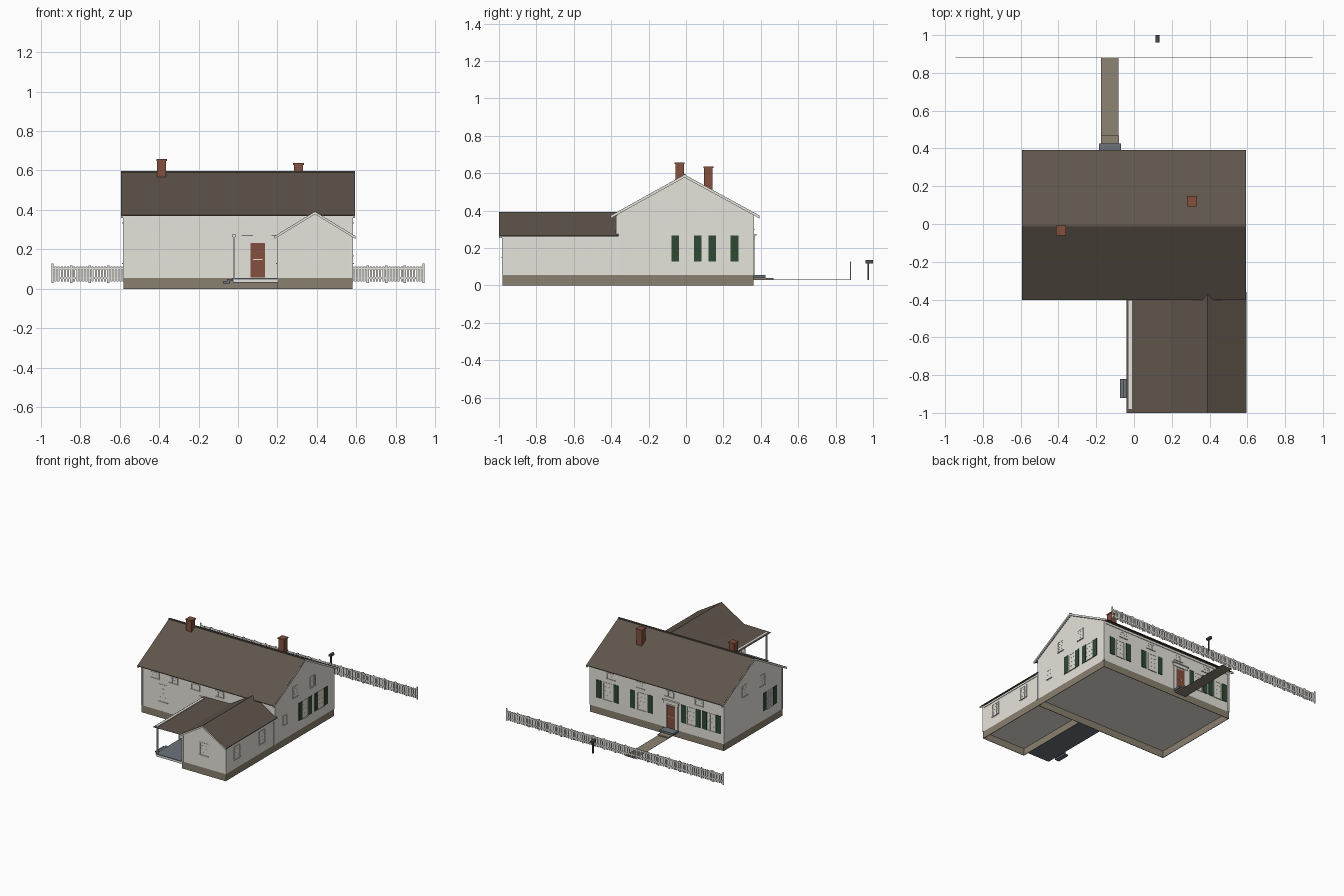
import bpy, bmesh, math

if "Cube" in bpy.data.objects:
    bpy.data.objects.remove(bpy.data.objects["Cube"])

# ---------- colours ----------
def mat(name, r, g, b):
    m = bpy.data.materials.new(name)
    lin = [((c / 255 + 0.055) / 1.055) ** 2.4 for c in (r, g, b)]
    m.diffuse_color = (*lin, 1)
    m.use_nodes = True
    m.node_tree.nodes["Principled BSDF"].inputs["Base Color"].default_value = m.diffuse_color
    return m

WALL = mat("wall_white", 229, 227, 219)
TRIM = mat("trim_white", 235, 233, 227)
ROOF = mat("roof_brown", 95, 85, 75)
STONE = mat("foundation_stone", 138, 128, 112)
BRICK = mat("chimney_brick", 130, 80, 62)
DOOR = mat("door_brown", 132, 80, 62)
GREEN = mat("shutter_green", 48, 72, 53)
SLATE = mat("porch_slate", 108, 116, 122)
PATH = mat("path_tan", 140, 131, 115)
METAL = mat("dark_metal", 72, 74, 77)

# ---------- helpers ----------
def finish(name, bm, material):
    bmesh.ops.recalc_face_normals(bm, faces=bm.faces)
    me = bpy.data.meshes.new(name)
    bm.to_mesh(me)
    bm.free()
    me.materials.append(material)
    ob = bpy.data.objects.new(name, me)
    bpy.context.collection.objects.link(ob)
    return ob

def boxes(name, material, items):
    """One object from many boxes given as x0, x1, y0, y1, z0, z1."""
    bm = bmesh.new()
    for x0, x1, y0, y1, z0, z1 in items:
        vs = bmesh.ops.create_cube(bm, size=1)["verts"]
        for v in vs:
            v.co.x = x1 if v.co.x > 0 else x0
            v.co.y = y1 if v.co.y > 0 else y0
            v.co.z = z1 if v.co.z > 0 else z0
    return finish(name, bm, material)

def prism(name, material, profile, axis, a, b):
    """Extrude a (u, z) profile along x or y from a to b."""
    bm = bmesh.new()
    vs = [bm.verts.new((a, u, z) if axis == "x" else (u, a, z)) for u, z in profile]
    f = bm.faces.new(vs)
    new = bmesh.ops.extrude_face_region(bm, geom=[f])["geom"]
    d = (b - a, 0, 0) if axis == "x" else (0, b - a, 0)
    bmesh.ops.translate(bm, vec=d, verts=[g for g in new if isinstance(g, bmesh.types.BMVert)])
    return finish(name, bm, material)

def slab(top, t):
    """Closed profile of a sheet with thickness t under a polyline."""
    return top + [(u, z - t) for u, z in reversed(top)]

# walls as (axis of the normal, plane position, outward sign)
FRONT, BACK = ("y", -0.37, -1), ("y", 0.36, 1)
LEFT, RIGHT = ("x", -0.58, -1), ("x", 0.58, 1)
WING_FRONT, WING_LEFT = ("y", -0.98, -1), ("x", 0.20, -1)

def on_wall(wall, u0, u1, z0, z1, d):
    axis, p, s = wall
    lo, hi = sorted((p - s * 0.002, p + s * d))
    return (lo, hi, u0, u1, z0, z1) if axis == "x" else (u0, u1, lo, hi, z0, z1)

frames, shutters, panes = [], [], []

def window(wall, u, z0, z1, w=0.074, shut=0, rows=4, cols=3):
    h, t = w / 2, 0.006
    panes.append(on_wall(wall, u - h, u + h, z0, z1, 0.001))
    for a, b in ((u - h, u - h + t), (u + h - t, u + h)):
        frames.append(on_wall(wall, a, b, z0, z1, 0.003))
    frames.append(on_wall(wall, u - h, u + h, z1 - t, z1, 0.003))
    frames.append(on_wall(wall, u - h - 0.002, u + h + 0.002, z0 - 0.004, z0 + 0.001, 0.007))
    for i in range(1, cols):
        c = u - h + w * i / cols
        frames.append(on_wall(wall, c - 0.001, c + 0.001, z0, z1, 0.002))
    for i in range(1, rows):
        c = z0 + (z1 - z0) * i / rows
        k = 0.002 if 2 * i == rows else 0.001
        frames.append(on_wall(wall, u - h, u + h, c - k, c + k, 0.002))
    for s in ((-1, 1) if shut else ()):
        c = u + s * shut
        shutters.append(on_wall(wall, c - 0.021, c + 0.021, 0.128, 0.267, 0.004))

# ---------- house bodies, on open foundation skirts ----------
t = 0.004
boxes("foundation", STONE, [
    (-0.58, 0.58, -0.37, -0.37 + t, 0, 0.055), (-0.58, 0.58, 0.36 - t, 0.36, 0, 0.055),
    (-0.58, -0.58 + t, -0.37, 0.36, 0, 0.055), (0.58 - t, 0.58, -0.37, 0.36, 0, 0.055),
    (0.20, 0.58, -0.98, -0.98 + t, 0, 0.055), (0.20, 0.20 + t, -0.98, -0.37, 0, 0.055),
    (0.58 - t, 0.58, -0.98, -0.37, 0, 0.055)])
prism("house_walls", WALL, [(-0.37, 0.054), (0.36, 0.054), (0.36, 0.378), (-0.005, 0.58), (-0.37, 0.378)],
      "x", -0.58, 0.58)
prism("wing_walls", WALL, [(0.20, 0.054), (0.58, 0.054), (0.58, 0.264), (0.39, 0.378), (0.20, 0.264)],
      "y", -0.98, -0.36)

# ---------- roofs with white rake boards at the gable ends ----------
main = [(-0.403, 0.374), (-0.008, 0.593), (0.393, 0.374)]
wing = [(0.185, 0.267), (0.39, 0.392), (0.595, 0.267)]
prism("house_roof", ROOF, slab(main, 0.005), "x", -0.592, 0.592)
boxes("ridge_cap", ROOF, [(-0.593, 0.593, -0.014, -0.002, 0.587, 0.597)])
prism("wing_roof", ROOF, slab(wing, 0.005), "y", -0.999, -0.36)
low = lambda pts, d: [(u, z - d) for u, z in pts]
for i, x in enumerate((-0.594, 0.582)):
    prism(f"house_rake_{i}", TRIM, slab(low(main, 0.001), 0.015), "x", x, x + 0.012)
prism("wing_rake", TRIM, slab(low(wing, 0.001), 0.013), "y", -1.0, -0.985)
prism("porch_roof", ROOF, slab([(-0.04, 0.268), (0.20, 0.272)], 0.001), "y", -1.0, -0.37)

# ---------- corner boards and eave friezes ----------
trim = []
for x in (-0.583, 0.568):
    for y in (-0.373, 0.348):
        trim.append((x, x + 0.015, y, y + 0.015, 0.055, 0.375))
for x in (0.197, 0.568):
    trim.append((x, x + 0.015, -0.983, -0.968, 0.055, 0.262))
trim += [(-0.58, 0.58, 0.36, 0.364, 0.357, 0.372), (-0.58, 0.58, -0.374, -0.37, 0.357, 0.372),
         (0.58, 0.584, -0.98, -0.37, 0.247, 0.262), (0.568, 0.584, -0.385, -0.37, 0.055, 0.265)]
boxes("corner_boards", TRIM, trim)

# ---------- windows ----------
for u, s in ((0.43, 0.075), (0.135, 0.075), (-0.295, 0.062), (-0.475, 0.062)):
    window(BACK, u, 0.13, 0.265, shut=s)
for u in (0.40, 0.145, -0.11, -0.365):
    window(BACK, u, 0.30, 0.345, rows=2)
for u in (-0.46, -0.30, -0.11, 0.10):
    window(FRONT, u, 0.30, 0.345, rows=2)
for u in (-0.39, -0.035):
    window(FRONT, u, 0.13, 0.265)
for u in (0.0025, 0.20):
    window(RIGHT, u, 0.13, 0.265, shut=0.06)
window(LEFT, -0.21, 0.13, 0.265, shut=0.065)
for wall in (LEFT, RIGHT):
    for u in (-0.12, 0.10):
        window(wall, u, 0.335, 0.42, w=0.064)
window(RIGHT, -0.245, 0.167, 0.24, w=0.05, rows=2, cols=2)
for u in (-0.84, -0.53):
    window(RIGHT, u, 0.13, 0.23)
window(WING_FRONT, 0.39, 0.152, 0.25)
window(WING_LEFT, -0.70, 0.13, 0.23)
boxes("window_panes", WALL, panes)
boxes("window_frames", TRIM, frames)
boxes("shutters", GREEN, shutters)

# ---------- doors ----------
for name, wall, u in (("porch_door", FRONT, 0.10), ("entry_door", BACK, -0.125)):
    boxes(name, DOOR, [on_wall(wall, u - 0.036, u + 0.036, 0.058, 0.232, 0.005)])
    boxes(name + "_rail", TRIM, [on_wall(wall, u - 0.024, u + 0.024, 0.147, 0.150, 0.007)])
s = []
for a, b, z0, z1, d in ((-0.06, -0.037, 0.055, 0.245, 0.007), (0.037, 0.06, 0.055, 0.245, 0.007),
                        (-0.065, 0.065, 0.245, 0.268, 0.010), (-0.072, 0.072, 0.268, 0.275, 0.016)):
    s.append(on_wall(BACK, -0.125 + a, -0.125 + b, z0, z1, d))
boxes("entry_surround", TRIM, s)

# ---------- side porch ----------
boxes("porch_floor", SLATE, [(-0.03, 0.20, -0.98, -0.37, 0.048, 0.055)])
boxes("porch_skirt", TRIM, [(-0.026, 0.20, -0.976, -0.37, 0.034, 0.048)])
boxes("porch_underside", SLATE, [(-0.026, 0.20, -0.976, -0.37, 0.032, 0.034)])
boxes("porch_step", SLATE, [(-0.055, -0.026, -0.92, -0.82, 0.04, 0.05), (-0.075, -0.04, -0.92, -0.82, 0.028, 0.04)])
boxes("porch_posts", TRIM, [(-0.025, -0.015, y - 0.005, y + 0.005, 0.055, 0.266) for y in (-0.97, -0.70, -0.42)])
boxes("porch_beam", TRIM, [(-0.03, -0.01, -0.98, -0.405, 0.262, 0.275)])

# ---------- chimneys ----------
for name, x, y, z0, z1 in (("left_chimney", -0.387, -0.034, 0.555, 0.658), ("right_chimney", 0.307, 0.12, 0.49, 0.637)):
    boxes(name, BRICK, [(x - 0.023, x + 0.023, y - 0.023, y + 0.023, z0, z1 - 0.008),
                        (x - 0.027, x + 0.027, y - 0.027, y + 0.027, z1 - 0.009, z1)])

# ---------- entry steps and path ----------
boxes("entry_steps", SLATE, [(-0.185, -0.068, 0.355, 0.425, 0.040, 0.055)])
boxes("lower_step", PATH, [(-0.175, -0.08, 0.355, 0.468, 0.030, 0.040)])
boxes("path", PATH, [(-0.175, -0.082, 0.46, 0.88, 0.0295, 0.0305)])

# ---------- picket fence: close pickets, posts and two rails ----------
fence = []
n = 120
for i in range(n + 1):
    x = -0.94 + 1.88 * i / n
    post = i % 6 == 0
    top = 0.128 if i in (0, n) else 0.118 if post else 0.112
    w = 0.006 if post else 0.005
    fence.append((x - w, x + w, 0.878, 0.881, 0.03 if post else 0.036, top))
for z in (0.050, 0.098):
    fence.append((-0.94, 0.94, 0.880, 0.882, z, z + 0.010))
boxes("picket_fence", TRIM, fence)

# ---------- mailbox ----------
boxes("mailbox_post", METAL, [(0.121, 0.129, 0.971, 0.979, 0.03, 0.118)])
arch = [(0.125 + 0.011 * math.cos(math.pi * k / 6), 0.126 + 0.011 * math.sin(math.pi * k / 6)) for k in range(7)]
prism("mailbox", METAL, [(0.114, 0.116), (0.136, 0.116)] + arch, "y", 0.96, 1.0)
